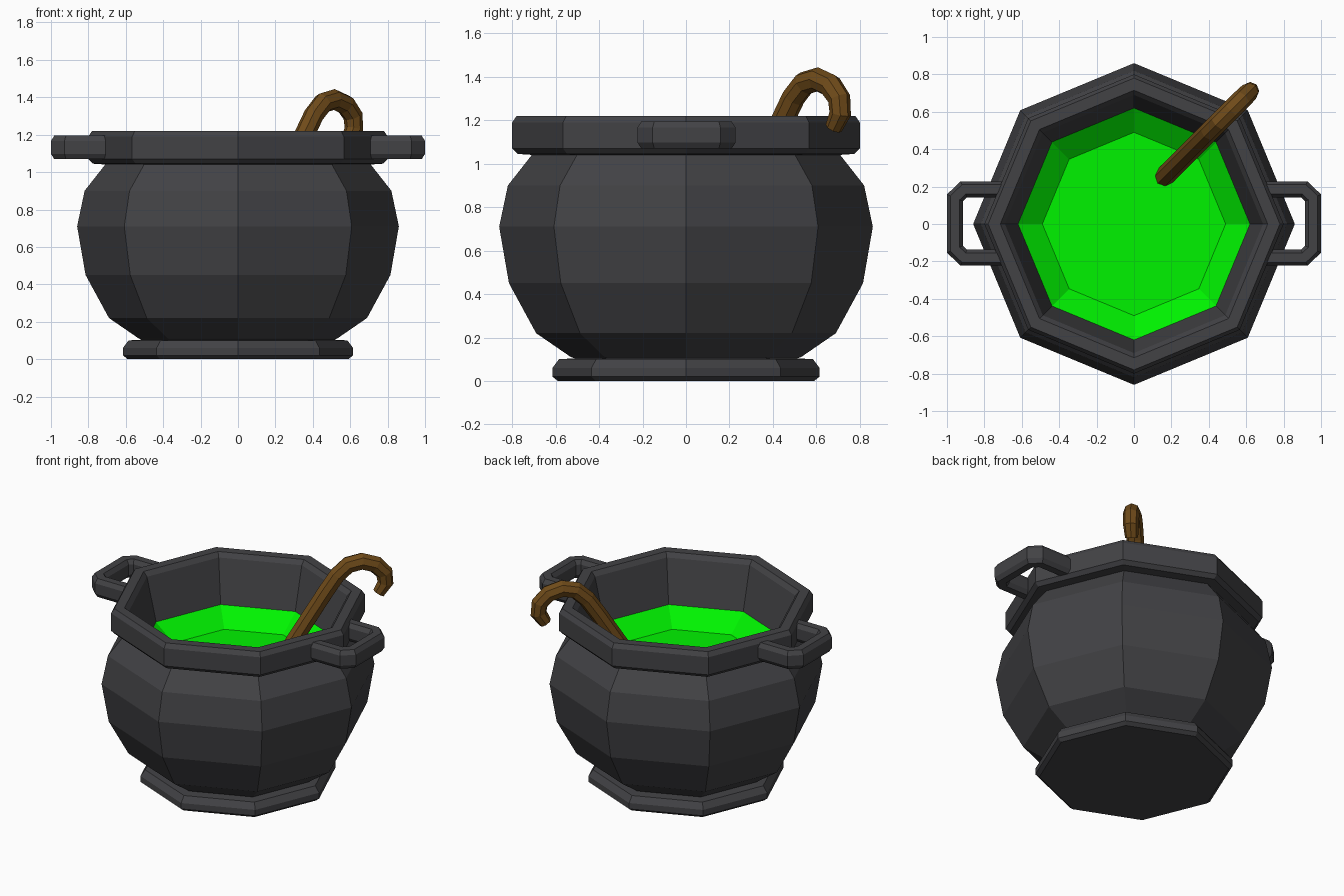
import bpy, bmesh
from math import sin, cos, pi
from mathutils import Vector

if "Cube" in bpy.data.objects:
    bpy.data.objects.remove(bpy.data.objects["Cube"])


def material(name, rgb):
    m = bpy.data.materials.new(name)
    m.diffuse_color = (*rgb, 1)
    m.use_nodes = True
    m.node_tree.nodes["Principled BSDF"].inputs["Base Color"].default_value = m.diffuse_color
    return m


IRON = material("dark_iron", (0.055, 0.055, 0.06))
GREEN = material("green_brew", (0.0, 0.9, 0.0))
WOOD = material("brown_wood", (0.16, 0.07, 0.01))


def finish(name, bm, mat):
    bmesh.ops.recalc_face_normals(bm, faces=bm.faces)
    me = bpy.data.meshes.new(name)
    bm.to_mesh(me)
    bm.free()
    me.materials.append(mat)
    ob = bpy.data.objects.new(name, me)
    bpy.context.collection.objects.link(ob)
    return ob


def bridge(bm, a, b):
    n = len(a)
    for i in range(n):
        bm.faces.new((a[i], a[(i + 1) % n], b[(i + 1) % n], b[i]))


def lathe(name, profile, mat, cap_start=False, cap_end=False, loop=False, sides=8):
    """Revolve (radius, z) points around z."""
    bm = bmesh.new()
    rings = [[bm.verts.new((r * cos(2 * pi * i / sides), r * sin(2 * pi * i / sides), z))
              for i in range(sides)] for r, z in profile]
    for a, b in zip(rings, rings[1:]):
        bridge(bm, a, b)
    if loop:
        bridge(bm, rings[-1], rings[0])
    if cap_start:
        bm.faces.new(rings[0])
    if cap_end:
        bm.faces.new(rings[-1])
    return finish(name, bm, mat)


def sweep(name, path, normal, section, mat, scales=None):
    """Sweep a (side, normal) cross-section along a planar path with mitred corners."""
    bm = bmesh.new()
    path = [Vector(p) for p in path]
    normal = Vector(normal).normalized()
    rings = []
    for i, p in enumerate(path):
        d_in = (p - path[max(i - 1, 0)]).normalized()
        d_out = (path[min(i + 1, len(path) - 1)] - p).normalized()
        t = (d_in + d_out).normalized()
        side = t.cross(normal)
        miter = 1 / max(t.dot(d_out), t.dot(d_in))
        k = scales[i] if scales else 1
        rings.append([bm.verts.new(p + side * u * k * miter + normal * v * k) for u, v in section])
    for a, b in zip(rings, rings[1:]):
        bridge(bm, a, b)
    bm.faces.new(rings[0])
    bm.faces.new(rings[-1])
    return finish(name, bm, mat)


# Foot ring, belly and rim with inner wall
lathe("foot", [(.59, 0), (.615, .02), (.615, .06), (.585, .10), (.50, .105)],
      IRON, cap_start=True, cap_end=True)
lathe("belly", [(.50, .10), (.53, .11), (.69, .22), (.815, .45), (.86, .71),
                (.82, .90), (.71, 1.04), (.70, 1.06)], IRON)
lathe("rim", [(.70, 1.04), (.775, 1.045), (.80, 1.07), (.80, 1.19), (.78, 1.22),
              (.715, 1.22), (.69, 1.19), (.62, .90)], IRON, loop=True)

# Brew: shallow faceted dish
lathe("brew", [(.625, .90), (.49, .79)], GREEN, cap_end=True)

# Side handles
bar = [(-.043, -.035), (-.025, -.063), (.025, -.063), (.043, -.035),
       (.043, .035), (.025, .063), (-.025, .063), (-.043, .035)]
for label, s in (("right", 1), ("left", -1)):
    pts = [(.70, -.18), (.91, -.18), (.957, -.135), (.957, .14), (.91, .185), (.70, .185)]
    sweep(label + "_handle", [(s * x, y, 1.132) for x, y in pts], (0, 0, 1), bar, IRON)

# Crooked stirring stick standing on the diagonal
round8 = [(.054 * cos(pi * i / 4), .054 * sin(pi * i / 4)) for i in range(8)]
crook = [(.15, .74), (.355, 1.20), (.405, 1.305), (.455, 1.37), (.515, 1.388), (.575, 1.36),
         (.615, 1.30), (.62, 1.23), (.59, 1.165)]
sweep("stirring_stick", [(x, x + .09, z) for x, z in crook], (1, -1, 0), round8, WOOD,
      scales=[1, 1, 1, 1, 1, 1, .95, .9, .75])
